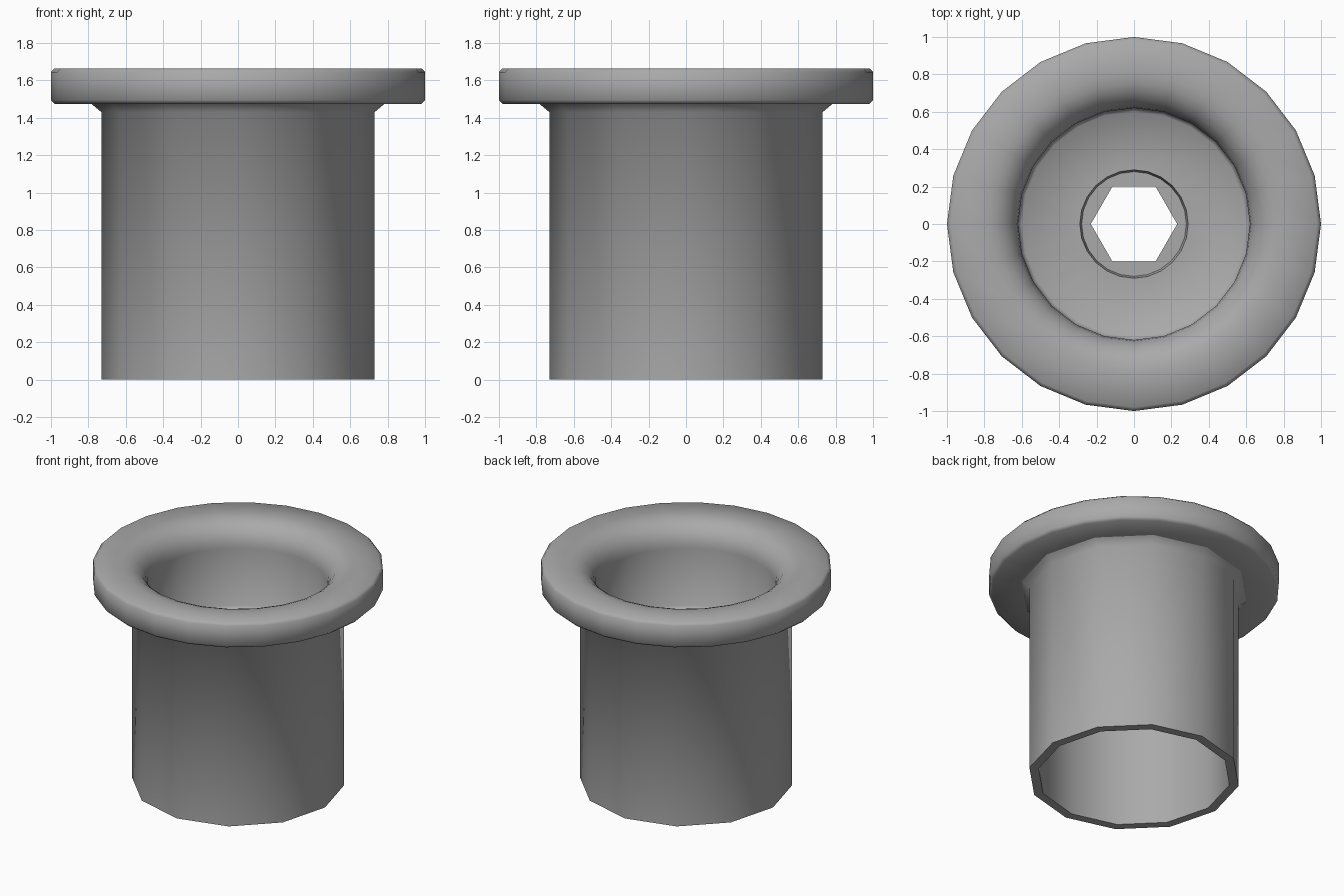
import bpy, bmesh, math

cube = bpy.data.objects.get("Cube")
if cube:
    bpy.data.objects.remove(cube, do_unlink=True)

grey = bpy.data.materials.new("mid grey")
grey.use_nodes = True
colour = (0.4, 0.4, 0.4, 1)
grey.diffuse_color = colour
grey.node_tree.nodes["Principled BSDF"].inputs["Base Color"].default_value = colour

HEX = "hex"  # profile marker: this ring follows the hexagonal hole


def ring_radius(r, angle):
    if r != HEX:
        return r
    sector = math.pi / 3
    return 0.2 / math.cos(angle % sector - sector / 2)


def lathe(name, profile, sides):
    """Revolve a closed (radius, height) profile about z."""
    bm = bmesh.new()
    rings = []
    for r, z in profile:
        ring = []
        for i in range(sides):
            a = math.tau * i / sides
            rad = ring_radius(r, a + 1e-6)
            ring.append(bm.verts.new((rad * math.cos(a), rad * math.sin(a), z)))
        rings.append(ring)
    for k, low in enumerate(rings):
        high = rings[(k + 1) % len(rings)]
        for i in range(sides):
            j = (i + 1) % sides
            bm.faces.new((low[i], low[j], high[j], high[i]))
    bmesh.ops.recalc_face_normals(bm, faces=bm.faces)
    mesh = bpy.data.meshes.new(name)
    bm.to_mesh(mesh)
    bm.free()
    mesh.materials.append(grey)
    obj = bpy.data.objects.new(name, mesh)
    bpy.context.collection.objects.link(obj)
    bpy.ops.object.select_all(action='DESELECT')
    obj.select_set(True)
    bpy.context.view_layer.objects.active = obj
    bpy.ops.object.shade_smooth_by_angle(angle=math.radians(55))
    return obj


# Hollow sleeve with a flared neck under the flange
lathe("sleeve", [(0.665, 0), (0.73, 0), (0.73, 1.43), (0.785, 1.476), (0.665, 1.476)], 12)

# Rounded mouth from the flange top into the bore
mouth = [(0.8 - 0.18 * math.sin(a), 1.485 + 0.18 * math.cos(a))
         for a in (math.pi / 2 * i / 6 for i in range(7))]

# Flange, bore wall and pierced floor
cup = [(HEX, 0.93), (0.69, 0.93), (0.69, 1.475),
       (0.98, 1.475), (1.0, 1.495), (1.0, 1.645), (0.98, 1.665)]
cup += mouth
cup += [(0.62, 1.05), (0.6, 1.03), (0.29, 1.03), (0.28, 0.98), (HEX, 0.98)]
lathe("flange_and_floor", cup, 24)
